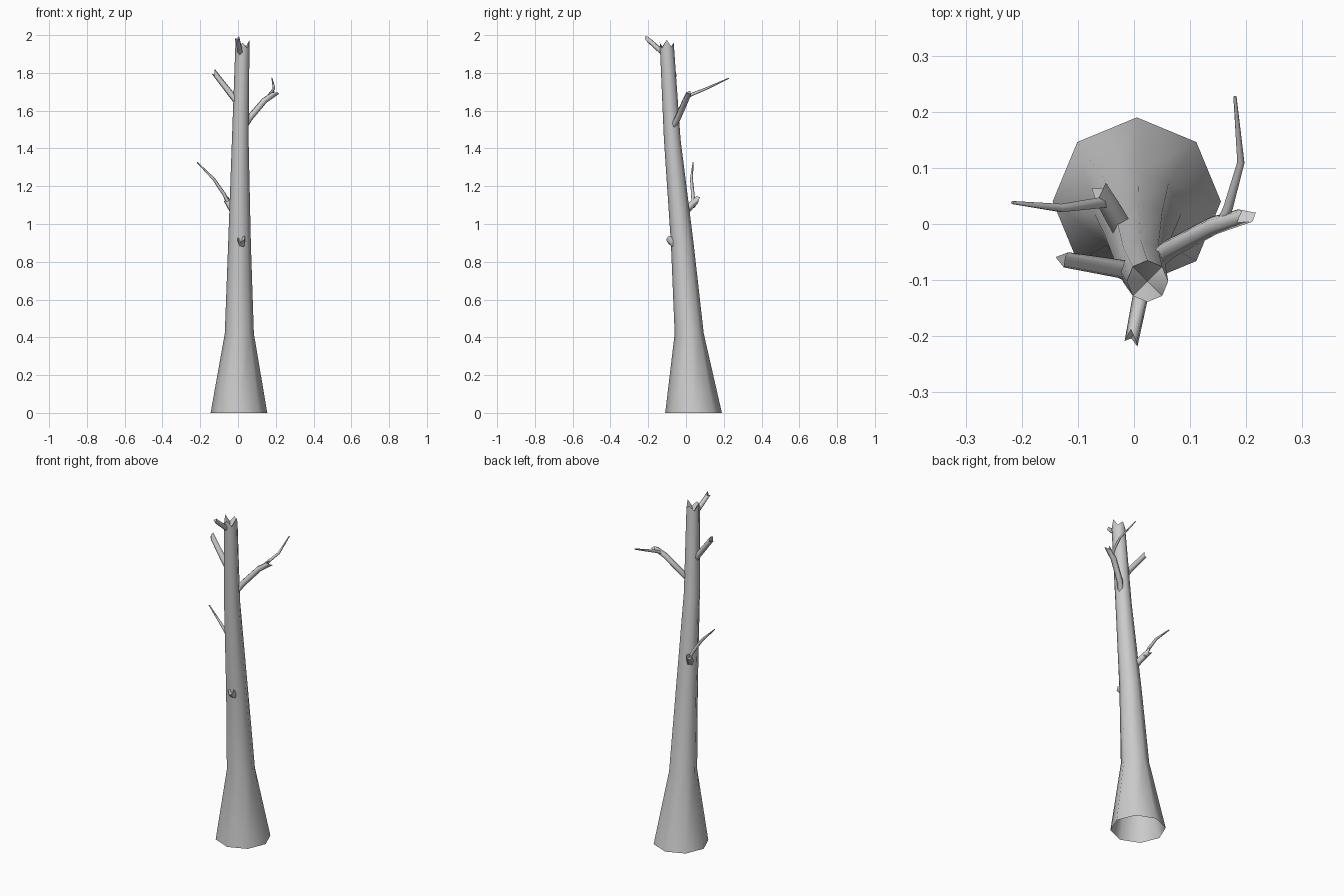
import bpy, bmesh, math
from mathutils import Vector

cube = bpy.data.objects.get("Cube")
if cube:
    bpy.data.objects.remove(cube, do_unlink=True)

bark = bpy.data.materials.new("grey_bark")
bark.use_nodes = True
bark.diffuse_color = (0.6, 0.6, 0.6, 1)
bark.node_tree.nodes["Principled BSDF"].inputs["Base Color"].default_value = (0.6, 0.6, 0.6, 1)


def tube(name, stations, sides, teeth=None, depth=0.0, level=False):
    """Loft rings along (x, y, z, radius) stations; teeth push the last ring into a broken end."""
    bm = bmesh.new()
    points = [Vector(s[:3]) for s in stations]
    rings = []
    for i, s in enumerate(stations):
        axis = (points[min(i + 1, len(points) - 1)] - points[max(i - 1, 0)]).normalized()
        if level:
            axis = Vector((0, 0, 1))
        u = Vector((1, 0, 0)) if level else axis.cross(Vector((0.3, -0.9, 0.1))).normalized()
        v = axis.cross(u)
        ring = []
        for k in range(sides):
            a = 2 * math.pi * k / sides
            p = points[i] + s[3] * (math.cos(a) * u + math.sin(a) * v)
            if teeth and i == len(stations) - 1:
                p += axis * teeth[k % len(teeth)]
            ring.append(bm.verts.new(p))
        rings.append(ring)
    for low, high in zip(rings, rings[1:]):
        for k in range(sides):
            n = (k + 1) % sides
            bm.faces.new((low[k], low[n], high[n], high[k]))
    # Hollowed end
    centre = bm.verts.new(points[-1] - axis * depth)
    for k in range(sides):
        bm.faces.new((rings[-1][k], rings[-1][(k + 1) % sides], centre))
    mesh = bpy.data.meshes.new(name)
    bm.to_mesh(mesh)
    bm.free()
    mesh.materials.append(bark)
    mesh.polygons.foreach_set("use_smooth", [True] * len(mesh.polygons))
    mesh.set_sharp_from_angle(angle=math.radians(75))
    obj = bpy.data.objects.new(name, mesh)
    bpy.context.collection.objects.link(obj)
    return obj


# Flared, leaning trunk with an open base and a snapped top
tube("trunk", [(0.005, 0.04, 0, 0.15), (0.007, 0.017, 0.42, 0.077),
               (0.008, -0.02, 0.9, 0.06), (0.012, -0.073, 1.45, 0.044),
               (0.024, -0.102, 1.945, 0.037)],
     8, teeth=(0.03, -0.01, 0.015, -0.015), depth=0.04, level=True)

# Broken branches
snapped = (0.015, -0.012, 0.006, -0.012, 0.01)
tube("upper_left_branch", [(0.035, -0.07, 1.515, 0.016), (0.06, -0.045, 1.56, 0.018),
                           (0.14, -0.003, 1.655, 0.017), (0.197, 0.015, 1.693, 0.015)],
     5, snapped, 0.015)
tube("upper_right_branch", [(0.0, -0.085, 1.64, 0.018), (-0.125, -0.064, 1.8, 0.015)],
     5, snapped, 0.02)
tube("top_front_branch", [(0.015, -0.115, 1.9, 0.015), (-0.003, -0.205, 1.98, 0.013)],
     5, snapped, 0.015)
tube("middle_right_branch", [(-0.02, -0.01, 1.06, 0.02), (-0.042, 0.028, 1.1, 0.019),
                             (-0.06, 0.058, 1.128, 0.017)],
     5, snapped, 0.015)
tube("front_knot", [(0.018, -0.05, 0.88, 0.02), (0.018, -0.088, 0.92, 0.022)],
     5, snapped, 0.02)

# Thin twigs growing from the branches
tube("upper_left_twig", [(0.155, 0.0, 1.665, 0.009), (0.168, 0.03, 1.685, 0.009),
                         (0.191, 0.11, 1.718, 0.007), (0.18, 0.227, 1.772, 0.003)], 5)
tube("middle_right_twig", [(-0.04, 0.04, 1.09, 0.011), (-0.075, 0.035, 1.16, 0.01),
                           (-0.13, 0.028, 1.24, 0.008), (-0.217, 0.038, 1.327, 0.003)], 5)
